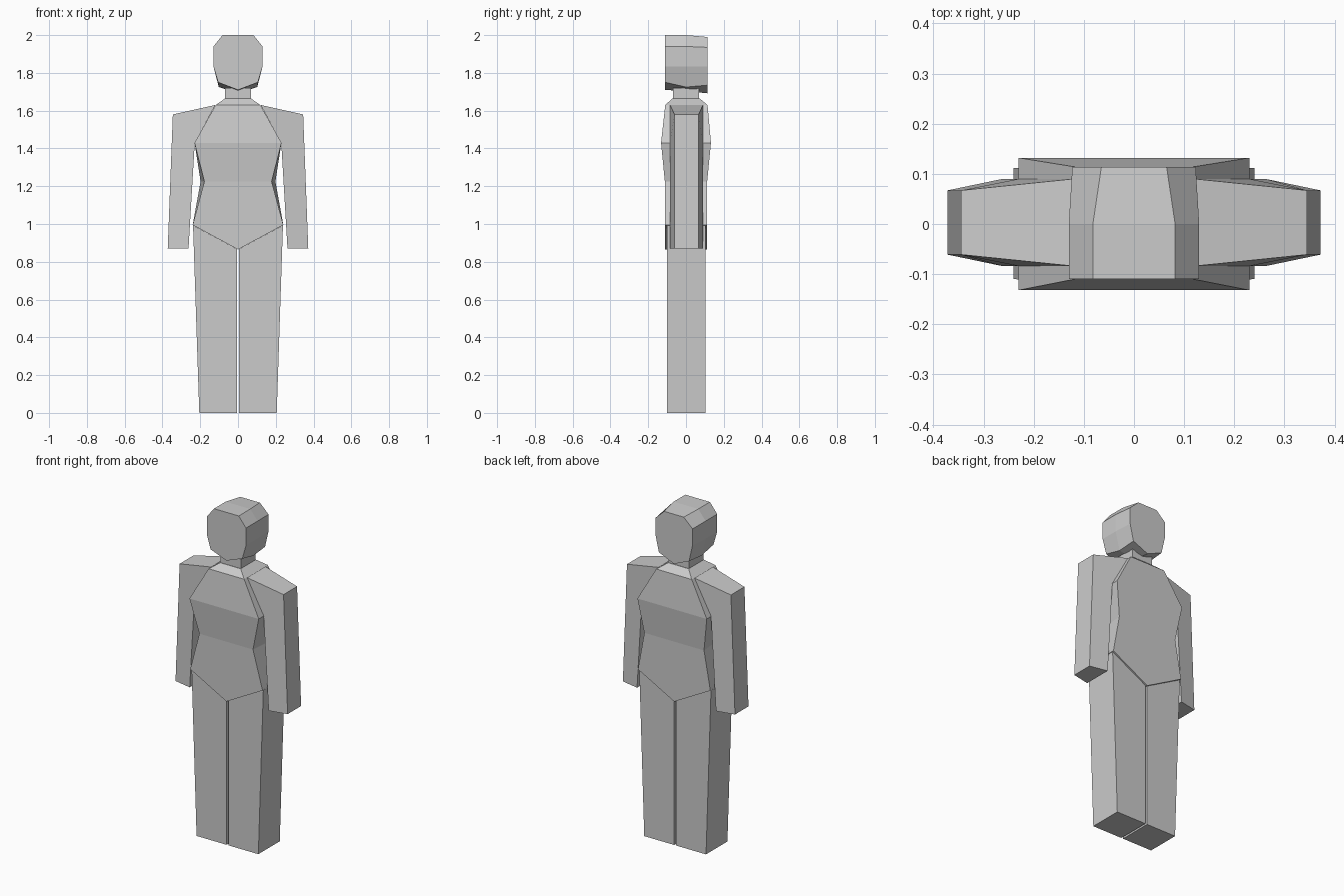
import bpy, bmesh

if "Cube" in bpy.data.objects:
    bpy.data.objects.remove(bpy.data.objects["Cube"])


def loft(name, sections, closed):
    """Skin matching sections, cap both ends, mirror across x = 0."""
    bm = bmesh.new()
    rings = [[bm.verts.new(p) for p in s] for s in sections]
    n = len(rings[0])
    for a, b in zip(rings, rings[1:]):
        for i in range(n if closed else n - 1):
            j = (i + 1) % n
            bm.faces.new((a[i], a[j], b[j], b[i]))
    bm.faces.new(rings[0])
    bm.faces.new(rings[-1][::-1])
    bmesh.ops.recalc_face_normals(bm, faces=bm.faces)
    mesh = bpy.data.meshes.new(name)
    bm.to_mesh(mesh)
    bm.free()
    obj = bpy.data.objects.new(name, mesh)
    bpy.context.collection.objects.link(obj)
    mirror = obj.modifiers.new("mirror", 'MIRROR')
    mirror.merge_threshold = 0.0005
    return obj


def at_y(y, profile):
    return [(x, y, z) for x, z in profile]


# Head: half outlines at front, middle and back
loft("head", [
    at_y(-0.11, [(0, 2.0), (0.082, 2.0), (0.13, 1.94), (0.13, 1.835), (0.105, 1.75), (0, 1.71)]),
    at_y(0.0, [(0, 2.0), (0.082, 2.0), (0.13, 1.94), (0.13, 1.835), (0.102, 1.725), (0, 1.703)]),
    at_y(0.114, [(0, 1.99), (0.065, 1.99), (0.123, 1.935), (0.123, 1.835), (0.1, 1.735), (0, 1.692)]),
], False)

# Neck
loft("neck", [[(0, -0.07, z), (0.068, -0.07, z), (0.068, 0.07, z), (0, 0.07, z)]
              for z in (1.65, 1.72)], False)

# Torso: z, half width front / back, depth front / back, centre z offset
rows = [
    (1.665, 0.068, 0.068, -0.072, 0.072, 0),
    (1.63, 0.118, 0.118, -0.11, 0.114, 0),
    (1.43, 0.23, 0.23, -0.132, 0.132, 0),
    (1.225, 0.178, 0.198, -0.112, 0.112, 0),
    (0.995, 0.24, 0.24, -0.11, 0.112, -0.13),
]
loft("torso", [[(0, yf, z + dz), (xf, yf, z), (xb, yb, z), (0, yb, z + dz)]
               for z, xf, xb, yf, yb, dz in rows], False)

# Arms: shallower on the outer side
arm = [(0.12, 1.63), (0.345, 1.58), (0.372, 0.87), (0.262, 0.87), (0.229, 1.43)]
outer = (1, 2)
loft("arms", [[(x, yo if i in outer else yi, z) for i, (x, z) in enumerate(arm)]
              for yi, yo in ((-0.084, -0.061), (0.09, 0.067))], True)

# Legs: slanted tops meet the hips
leg = [(0.006, 0.868), (0.238, 0.993), (0.205, 0), (0.006, 0)]
loft("legs", [at_y(y, leg) for y in (-0.1, 0.103)], True)
